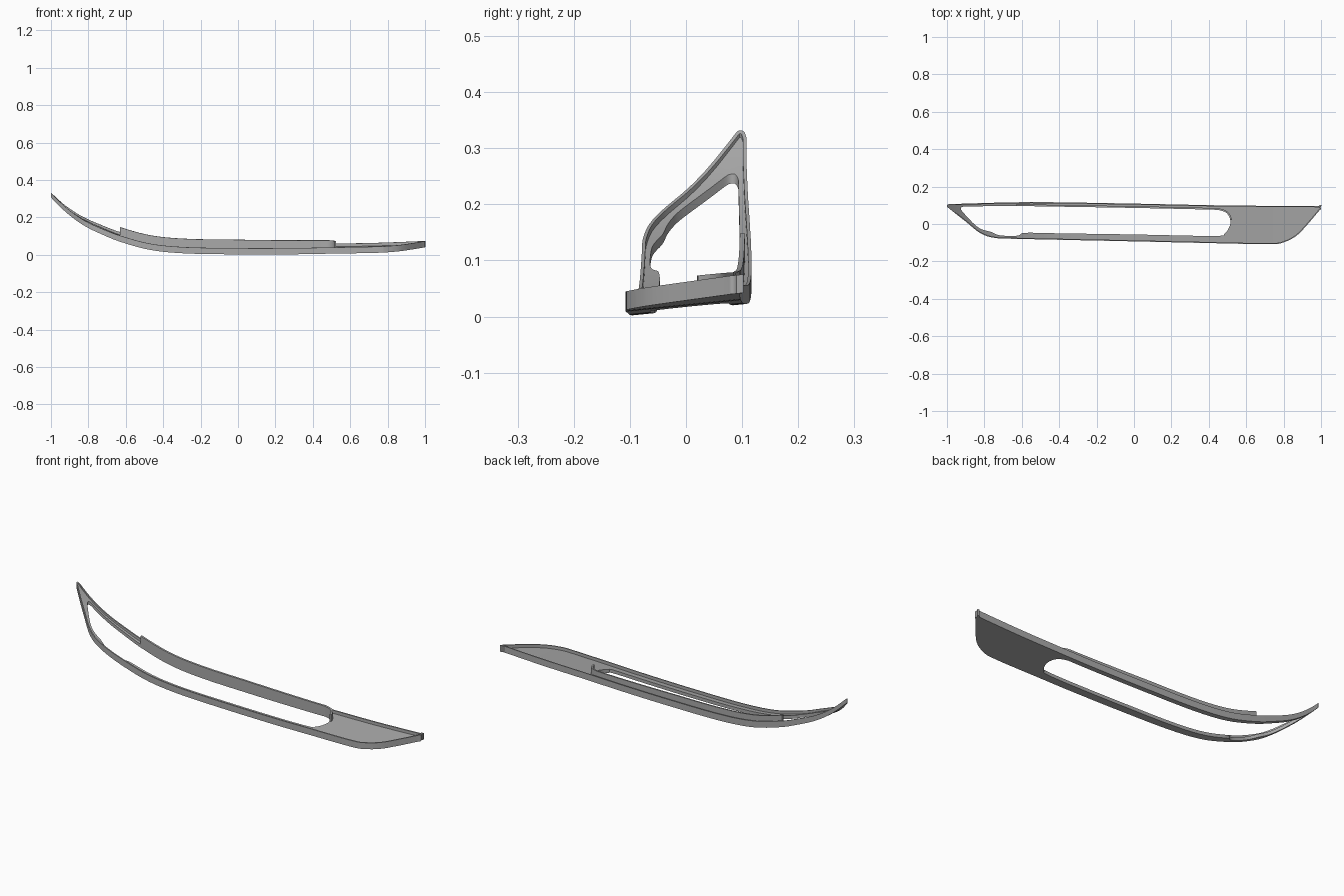
import bpy, bmesh
from mathutils import Vector

cube = bpy.data.objects.get("Cube")
if cube:
    bpy.data.objects.remove(cube)

grey = bpy.data.materials.new("satin grey")
grey.use_nodes = True
grey.diffuse_color = (0.4, 0.4, 0.4, 1)
grey.node_tree.nodes["Principled BSDF"].inputs["Base Color"].default_value = (0.4, 0.4, 0.4, 1)

# Lengthwise bend of the underside: (x, z)
BEND = [(-1.1, .39), (-1, .288), (-.92, .215), (-.83, .155), (-.73, .108), (-.63, .068), (-.47, .025),
        (-.29, .007), (0, .002), (.3, .003), (.5, .007), (.75, .012), (1, .022), (1.1, .028)]


def spline(p, q, r, s, t):
    return .5 * (2 * q + (r - p) * t + (2 * p - 5 * q + 4 * r - s) * t * t + (3 * q - p - 3 * r + s) * t ** 3)


def underside(x, y):
    for i in range(1, len(BEND) - 2):
        a, b = BEND[i], BEND[i + 1]
        if x <= b[0] or i == len(BEND) - 3:
            t = (x - a[0]) / (b[0] - a[0])
            h = b[0] - a[0]
            ma = (b[1] - BEND[i - 1][1]) / (b[0] - BEND[i - 1][0]) * h
            mb = (BEND[i + 2][1] - a[1]) / (BEND[i + 2][0] - a[0]) * h
            z = ((2 * t**3 - 3 * t**2 + 1) * a[1] + (t**3 - 2 * t**2 + t) * ma
                 + (3 * t**2 - 2 * t**3) * b[1] + (t**3 - t**2) * mb)
            return z + .1 * (y + .1)


def smooth_loop(points, steps=4):
    pts = [Vector(p) for p in points]
    n = len(pts)
    return [spline(pts[i - 1], pts[i], pts[(i + 1) % n], pts[(i + 2) % n], k / steps)
            for i in range(n) for k in range(steps)]


def offset(loop, d):
    # Shift a clockwise loop to its right-hand side
    out = []
    for i, p in enumerate(loop):
        t = (loop[(i + 1) % len(loop)] - loop[i - 1]).normalized()
        out.append(p + Vector((t.y, -t.x)) * d)
    return out


def bent_slab(name, loops, height):
    bm = bmesh.new()
    edges = []
    for loop in loops:
        vs = [bm.verts.new((p.x, p.y, 0)) for p in loop]
        edges += [bm.edges.new((vs[i - 1], vs[i])) for i in range(len(vs))]
    bmesh.ops.triangle_fill(bm, use_beauty=True, edges=edges)
    # Slice across the length so that the slab can follow the bend
    for i in range(-39, 40):
        bmesh.ops.bisect_plane(bm, geom=bm.verts[:] + bm.edges[:] + bm.faces[:],
                               plane_co=(i / 40, 0, 0), plane_no=(1, 0, 0), dist=1e-5)
    top = bmesh.ops.extrude_face_region(bm, geom=bm.faces[:])
    raised = {v for v in top["geom"] if isinstance(v, bmesh.types.BMVert)}
    for v in bm.verts:
        z = underside(v.co.x, v.co.y)
        v.co.z = z + (height(v.co.x) if v in raised else 0)
    bmesh.ops.recalc_face_normals(bm, faces=bm.faces[:])
    me = bpy.data.meshes.new(name)
    bm.to_mesh(me)
    bm.free()
    me.materials.append(grey)
    ob = bpy.data.objects.new(name, me)
    bpy.context.collection.objects.link(ob)
    bpy.ops.object.select_all(action='DESELECT')
    ob.select_set(True)
    bpy.context.view_layer.objects.active = ob
    bpy.ops.object.shade_smooth_by_angle(angle=.6)
    return ob


# Outlines in plan, both clockwise from the tip
outer = smooth_loop([(-1, .095), (-.988, .107), (-.93, .108), (-.55, .117), (0, .109), (.5, .099), (.96, .096),
                     (.99, .095), (1, .082), (.985, .065), (.93, .0), (.87, -.062), (.8, -.098), (.72, -.108),
                     (.4, -.102), (0, -.093), (-.6, -.08), (-.74, -.075), (-.82, -.05), (-.9, .013), (-.985, .08)])
hole = smooth_loop([(-.925, .08), (-.915, .092), (-.87, .094), (-.63, .096), (-.3, .091), (0, .086), (.4, .077),
                    (.46, .073), (.498, .056), (.515, .02), (.51, -.015), (.485, -.05), (.43, -.064),
                    (0, -.056), (-.4, -.05), (-.58, -.047), (-.615, -.06), (-.65, -.064), (-.72, -.06),
                    (-.765, -.042), (-.81, -.03), (-.85, -.005), (-.91, .058)])
inset = offset(outer, .006)


def rim_height(x):
    return .033 if x > -.6 else .033 - .009 * (-.6 - x) / .4


# Recessed plate with the long window
bent_slab("face_plate", [inset, hole], lambda x: .017)
# Raised lip around the outside
bent_slab("outer_rim", [outer, inset], rim_height)
# Tall flange along the rear of the window, turning round its end
flange = hole[12:37]
flange_out = offset(hole, -.009)[12:37]
bent_slab("window_flange", [flange + flange_out[::-1]], lambda x: .06 - .006 * max(0, x) / .5)
